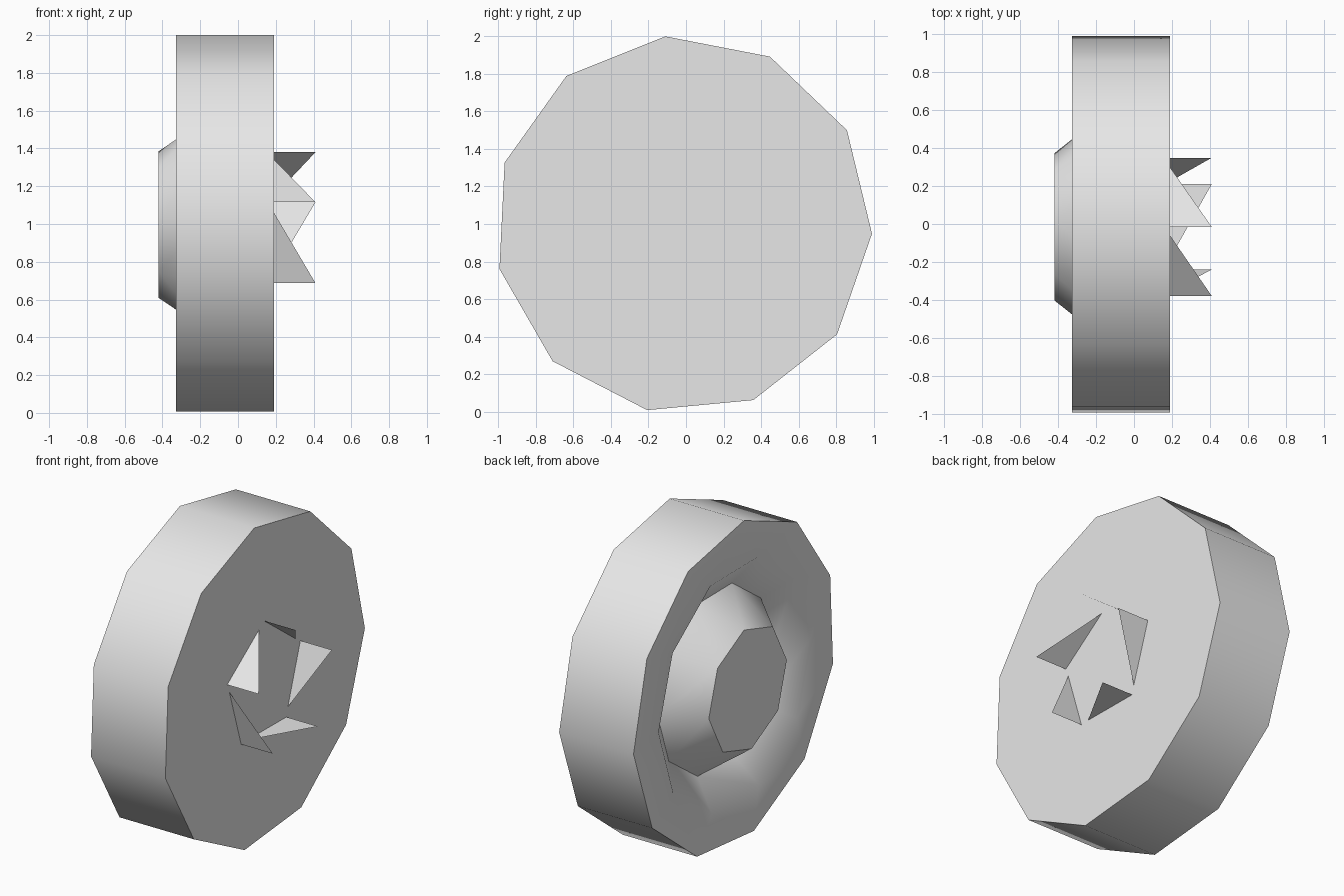
import bpy, bmesh
from math import cos, sin, radians, pi

cube = bpy.data.objects.get("Cube")
if cube:
    bpy.data.objects.remove(cube)

CY, CZ = -0.015, 0.997          # wheel axle position

grey = bpy.data.materials.new("light_grey")
grey.use_nodes = True
grey.diffuse_color = (0.8, 0.8, 0.8, 1)
grey.node_tree.nodes["Principled BSDF"].inputs["Base Color"].default_value = (0.8, 0.8, 0.8, 1)


def point(x, r, angle):
    return (x, CY + r * cos(angle), CZ + r * sin(angle))


def ring(bm, x, r, sides, phase):
    """Polygon around the axle, as (angle, vertex) pairs sorted by angle."""
    angles = sorted((radians(phase) + 2 * pi * i / sides) % (2 * pi) for i in range(sides))
    return [(a, bm.verts.new(point(x, r, a))) for a in angles]


def bridge(bm, a, b):
    """Join two rings that may differ in their number of sides."""
    if len(a) == len(b):
        for i in range(len(a)):
            bm.faces.new((a[i - 1][1], a[i][1], b[i][1], b[i - 1][1]))
        return
    unroll = lambda r, k: r[k % len(r)][0] + 2 * pi * (k // len(r))
    i = j = 0
    while i < len(a) or j < len(b):
        va, vb = a[i % len(a)][1], b[j % len(b)][1]
        # advance along whichever ring has the nearer next edge middle
        next_a = unroll(a, i) + unroll(a, i + 1)
        next_b = unroll(b, j) + unroll(b, j + 1)
        if j >= len(b) or (i < len(a) and next_a <= next_b):
            i += 1
            bm.faces.new((va, a[i % len(a)][1], vb))
        else:
            j += 1
            bm.faces.new((va, b[j % len(b)][1], vb))


def finish(bm, name):
    mesh = bpy.data.meshes.new(name)
    bm.to_mesh(mesh)
    bm.free()
    obj = bpy.data.objects.new(name, mesh)
    bpy.context.collection.objects.link(obj)
    mesh.materials.append(grey)
    return obj


# Wheel body: outer disc, tread, dished recess and raised hub
bm = bmesh.new()
profile = [(0.19, 1.007, 11, 95.4), (-0.328, 1.007, 11, 95.4),
           (-0.328, 0.757, 10, 107.5), (-0.19, 0.57, 10, 107.5),
           (-0.42, 0.39, 8, 84.5)]
rings = [ring(bm, *p) for p in profile]
for a, b in zip(rings, rings[1:]):
    bridge(bm, a, b)
for end in (rings[0], rings[-1]):
    bm.faces.new([v for _, v in end])
bmesh.ops.recalc_face_normals(bm, faces=bm.faces)
wheel = finish(bm, "wheel")
bpy.ops.object.select_all(action="DESELECT")
wheel.select_set(True)
bpy.context.view_layer.objects.active = wheel
bpy.ops.object.shade_smooth_by_angle(angle=radians(40))

# Five thin triangular fins around the axle on the outer disc
for i in range(5):
    bm = bmesh.new()
    a = radians(90 + 72 * i)
    q = a - radians(64.5)
    corners = [point(0.19, 0.383, a), point(0.41, 0.383, a), point(0.19, 0.348, q)]
    face = bm.faces.new([bm.verts.new(c) for c in corners])
    face.normal_update()
    if face.normal.y * cos(a) + face.normal.z * sin(a) < 0:
        face.normal_flip()
    finish(bm, f"fin_{i + 1}")
